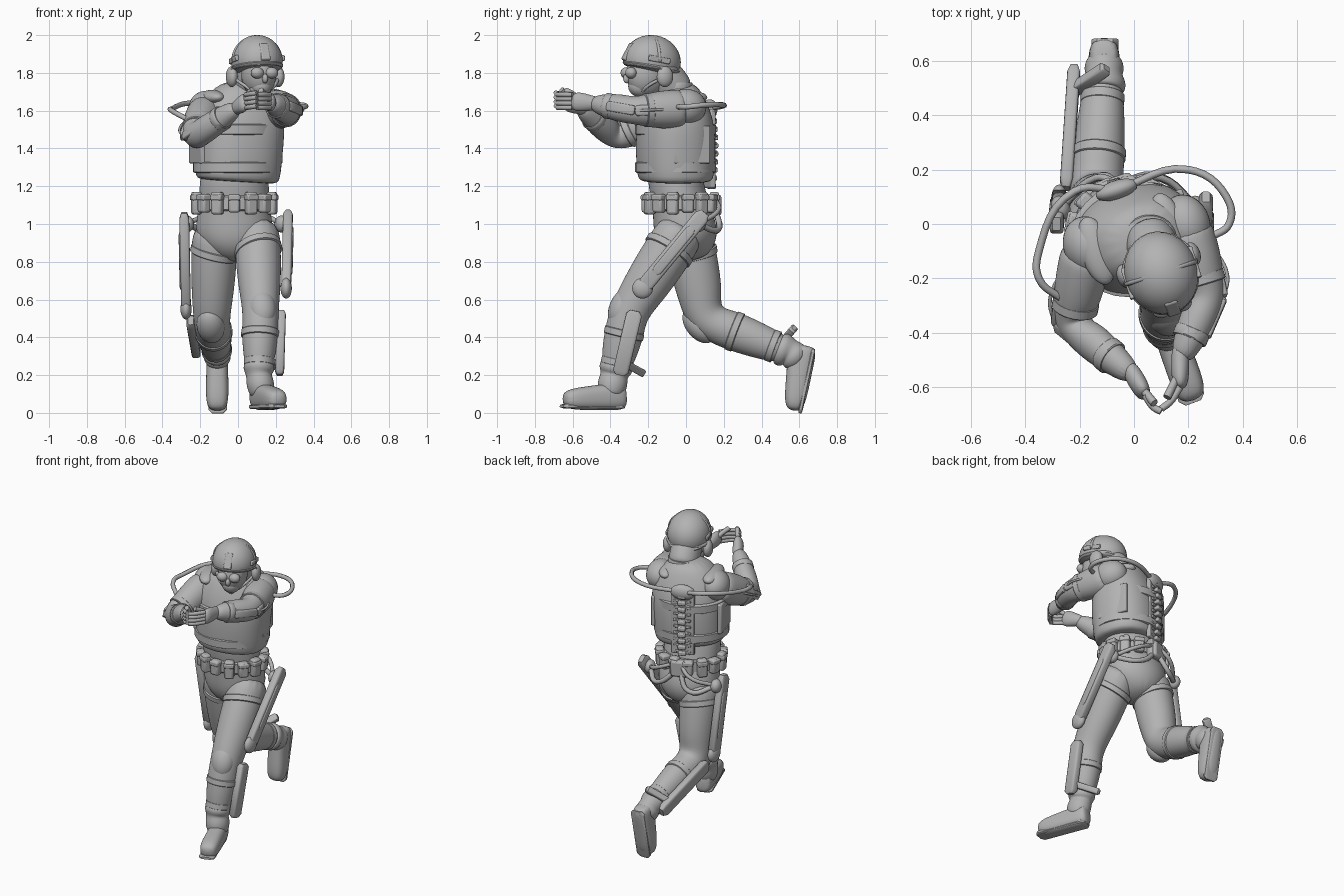
import bpy, bmesh, math
from mathutils import Vector, Matrix

cube = bpy.data.objects.get("Cube")
if cube:
    bpy.data.objects.remove(cube)

grey = bpy.data.materials.new("plain grey")
grey.use_nodes = True
grey.diffuse_color = (.45, .45, .45, 1)
grey.node_tree.nodes["Principled BSDF"].inputs["Base Color"].default_value = grey.diffuse_color

X, UP = Vector((1, 0, 0)), Vector((0, 0, 1))
yaw = Matrix.Rotation(math.radians(18), 3, "Z")
across = yaw @ X
head_tilt = yaw @ Matrix.Rotation(math.radians(-10), 3, "X")
head = Vector((.1, -.18, 1.86))
chest = Vector((-.005, -.055, 0))
loin = Vector((-.02, -.03, 0))


def add_object(name, data):
    data.materials.append(grey)
    obj = bpy.data.objects.new(name, data)
    bpy.context.collection.objects.link(obj)
    return obj


def add_mesh(name, bm, smooth_levels=0, bevel=0):
    bmesh.ops.recalc_face_normals(bm, faces=bm.faces)
    mesh = bpy.data.meshes.new(name)
    bm.to_mesh(mesh)
    bm.free()
    mesh.shade_smooth()
    obj = add_object(name, mesh)
    if smooth_levels:
        modifier = obj.modifiers.new("smooth", "SUBSURF")
        modifier.levels = modifier.render_levels = smooth_levels
    else:
        mesh.set_sharp_from_angle(angle=math.radians(40))
    if bevel:
        modifier = obj.modifiers.new("soft edges", "BEVEL")
        modifier.width, modifier.segments = bevel, 2


def tube(name, rings, side=X, sides=16, power=2, smooth_levels=2):
    """Loft rounded rings (centre, half width, half depth) along a path."""
    bm = bmesh.new()
    centres = [Vector(ring[0]) for ring in rings]
    loops = []
    for i, (centre, width, depth) in enumerate(rings):
        before, after = centres[max(i - 1, 0)], centres[min(i + 1, len(rings) - 1)]
        along = (after - before).normalized()
        first = (side - along * side.dot(along)).normalized()
        second = along.cross(first)
        loop = []
        for k in range(sides):
            angle = math.tau * (k + .5) / sides
            u, v = (math.copysign(abs(f(angle)) ** (2 / power), f(angle)) for f in (math.cos, math.sin))
            loop.append(bm.verts.new(centre + first * u * width + second * v * depth))
        loops.append(loop)
    for lower, upper in zip(loops, loops[1:]):
        for k in range(sides):
            bm.faces.new((lower[k - 1], lower[k], upper[k], upper[k - 1]))
    bm.faces.new(loops[0])
    bm.faces.new(loops[-1])
    add_mesh(name, bm, smooth_levels)


def bar(name, start, end, width, depth):
    """Straight hard bar with chamfered ends."""
    start, end = Vector(start), Vector(end)
    steps = ((0, .6), (.06, 1), (.94, 1), (1, .6))
    tube(name, [(start.lerp(end, t), width * s, depth * s) for t, s in steps], power=5, smooth_levels=0)


def strap(name, centre, axis, width, depth, half=.02, side=X):
    """Short band round a limb or the trunk."""
    step = Vector(axis).normalized() * half
    ends = ((-1, .95), (-.8, 1), (.8, 1), (1, .95))
    rings = [(centre + step * t, width * s, depth * s) for t, s in ends]
    tube(name, rings, side, sides=28, smooth_levels=0)


def limb(name, joints, radii):
    """Rounded limb through its joints, swelling between them."""
    rings = []
    for i in range(len(joints) - 1):
        for step in range(4):
            t = step / 4
            radius = radii[i] * (1 - t) + radii[i + 1] * t + .013 * math.sin(math.pi * t)
            rings.append((joints[i].lerp(joints[i + 1], t), radius, radius * 1.08))
    rings.append((joints[-1], radii[-1], radii[-1]))
    tube(name, rings)


def hose(name, points, radius):
    curve = bpy.data.curves.new(name, "CURVE")
    curve.dimensions = "3D"
    curve.bevel_depth, curve.bevel_resolution, curve.resolution_u = radius, 2, 6
    curve.use_fill_caps = True
    spline = curve.splines.new("BEZIER")
    spline.bezier_points.add(len(points) - 1)
    for knot, point in zip(spline.bezier_points, points):
        knot.co = point
        knot.handle_left_type = knot.handle_right_type = "AUTO"
    add_object(name, curve)


def ball(name, centre, size, turn=yaw, floor=-1):
    bm = bmesh.new()
    bmesh.ops.create_uvsphere(bm, u_segments=28, v_segments=18, radius=1)
    for vert in bm.verts:
        vert.co.z = max(vert.co.z, floor)
    bm.transform(Matrix.Translation(centre) @ turn.to_4x4() @ Matrix.Diagonal((*size, 1)))
    add_mesh(name, bm)


def box(name, centre, size, turn=yaw):
    bm = bmesh.new()
    bmesh.ops.create_cube(bm, size=1)
    bm.transform(Matrix.Translation(centre) @ turn.to_4x4() @ Matrix.Diagonal((*size, 1)))
    add_mesh(name, bm, bevel=min(size) / 4)


def at(origin, x, y, z):
    """Point beside a turned body part."""
    return origin + yaw @ Vector((x, y, z))


def arc(centre, across_vector, over_vector):
    """Half loop from one side to the other."""
    angles = [math.pi * i / 8 for i in range(9)]
    return [centre + across_vector * math.cos(a) + over_vector * math.sin(a) for a in angles]


# Trunk
vest = ((1.22, .21, .18), (1.24, .23, .2), (1.4, .235, .21), (1.55, .24, .2), (1.67, .2, .15), (1.76, .1, .1))
tube("vest", [(chest + Vector((.06 * (z - 1.2), 0, z)), w, d) for z, w, d in vest], across, power=2.3)
for height in (1.3, 1.5):
    strap("vest_band", chest + UP * height, UP, .236, .212, .03, across)
trunk = ((1.35, .17, .14), (1.2, .19, .15), (1.1, .19, .15), (1, .21, .17), (.9, .2, .17), (.8, .07, .09))
tube("waist_and_pelvis", [(loin + Vector((0, .2 * (1.1 - z), z)), w, d) for z, w, d in trunk])
strap("collar", at(chest, .06, -.02, 1.72), UP, .1, .09, .03)
for s in (-1, 1):
    ball("shoulder_strap", at(chest, s * .14, 0, 1.67), (.06, .13, .04))
    box("side_plate", at(chest, s * .215, .02, 1.42), (.03, .2, .2))

# Belt with pouches
strap("belt", loin + UP * 1.11, UP, .2, .17, .04)
for i in range(14):
    angle = math.tau * (i + .5) / 14
    turn = Matrix.Rotation(angle, 3, "Z")
    spot = loin + Vector((.205 * math.cos(angle), .18 * math.sin(angle), 1.11))
    box("pouch", spot, (.05, .06, .1 + .02 * (i % 2)), turn)
    box("pouch_flap", spot + UP * .03, (.06, .065, .03), turn)

# Head and helmet
limb("neck", [at(chest, .06, 0, 1.68), head], (.09, .08))
ball("face", at(head, 0, -.03, -.07), (.09, .11, .12))
ball("jaw", at(head, 0, -.06, -.13), (.06, .07, .06))
ball("nose", at(head, 0, -.14, -.09), (.015, .02, .025))
ball("helmet", head, (.135, .155, .14), head_tilt, floor=-.3)
ball("helmet_rim", at(head, 0, 0, -.03), (.138, .16, .03), head_tilt)
box("helmet_mount", at(head, 0, -.13, .05), (.05, .03, .1), yaw @ Matrix.Rotation(-.5, 3, "X"))
for s in (-1, 1):
    cup = at(head, s * .13, .03, -.08)
    ball("goggle_lens", at(head, s * .04, -.13, -.06), (.035, .03, .03))
    ball("ear_cup", cup, (.03, .045, .055))
    box("helmet_rail", at(head, s * .128, 0, .01), (.02, .12, .03), head_tilt)
    hose("chin_strap", [cup, at(head, s * .08, -.05, -.13), at(head, 0, -.08, -.19)], .009)
hose("goggle_strap", arc(head - UP * .04, across * .13, yaw @ Vector((0, .13, 0))), .014)
hose("headband", arc(head, across * .134, UP * .13), .009)

# Legs: the left one leads, the right one trails
legs = (
    ("left", 1, (.1, 0, 1), (.12, -.3, .54), (.11, -.38, .2), (.1, -.32, .09), (.22, -.65, .07)),
    ("right", -1, (-.12, 0, 1), (-.14, .1, .49), (-.11, .55, .32), (-.11, .62, .36), (-.11, .57, .01)),
)
for name, s, *joints in legs:
    hip, knee, ankle, heel, toe = map(Vector, joints)
    shin = (ankle - knee).normalized()
    thigh = (knee - hip).normalized()
    limb(name + "_leg", [hip, knee, ankle], (.12, .097, .066))
    forward = (thigh - shin).normalized()
    facing = forward.to_track_quat("-Y", "Z").to_matrix()
    ball(name + "_knee_pad", knee + forward * .04, (.075, .07, .11), facing)
    ball(name + "_knee_flap", knee - thigh * .13 + forward * .03, (.085, .08, .09), facing)

    # Boot, sole and gaiter
    profile = ((0, .7), (.08, 1), (.4, 1), (.85, 1.1), (1, .7))
    foot = [(heel.lerp(toe, t), .058 * k, (.08 - .03 * t) * k) for t, k in profile]
    tube(name + "_boot", foot, power=2.6)
    limb(name + "_boot_shaft", [ankle - shin * .07, ankle, heel.lerp(toe, .25)], (.075, .067, .055))
    bar(name + "_sole", heel + shin * .06, toe + shin * .035, .05, .012)

    # Straps and the support frame outside the leg
    strap(name + "_thigh_strap", hip.lerp(knee, .3), thigh + X * s * .2, .128, .138)
    strap(name + "_calf_strap", knee.lerp(ankle, .35), shin, .1, .107)
    strap(name + "_ankle_strap", knee.lerp(ankle, .8), shin, .081, .087)
    top = hip + Vector((s * .165, .05 + .05 * s, .06))
    low = knee + Vector((s * .135, .03 + .04 * s, .09 + .03 * s))
    out = Vector((s * .11, .03, 0))
    bar(name + "_thigh_bar", top, low, .026, .042)
    bar(name + "_thigh_cover", top.lerp(low, .2) + X * s * .02, top.lerp(low, .8) + X * s * .02, .012, .026)
    ball(name + "_knee_joint", low, (.03, .055, .055), Matrix.Identity(3))
    bar(name + "_shin_bar", knee + out, ankle + out, .024, .042)
    bracket = knee.lerp(ankle, .8)
    bar(name + "_shin_bracket", bracket + out, bracket - forward * .15, .025, .02)

# Arms reaching forward with both hands close together
arms = (
    ("left", 1, (.19, 0, 1.61), (.27, -.27, 1.6), (.17, -.5, 1.64), (.17, -.6, 1.65), (.1, -.68, 1.65)),
    ("right", -1, (-.17, -.08, 1.6), (-.23, -.37, 1.46), (0, -.56, 1.62), (.04, -.63, 1.65), (.1, -.69, 1.66)),
)
for name, s, *joints in arms:
    shoulder, elbow, wrist, knuckle, tip = map(Vector, joints)
    limb(name + "_arm", [shoulder, elbow, wrist], (.095, .068, .038))
    ball(name + "_shoulder", shoulder + UP * .01, (.09, .11, .095))
    strap(name + "_arm_strap", shoulder.lerp(elbow, .75), elbow - shoulder, .086, .09)
    strap(name + "_wrist_strap", elbow.lerp(wrist, .6), wrist - elbow, .066, .068)

    # Hand with curled fingers and a thumb
    palm = ((-.6, .03, .034), (0, .034, .04), (.5, .034, .052), (1.1, .026, .05))
    tube(name + "_palm", [(wrist.lerp(knuckle, t), w, d) for t, w, d in palm])
    for i in range(4):
        lift = UP * .023 * (i - 1.5)
        bend = knuckle.lerp(tip, .55) + lift + Vector((0, -.012, 0))
        hose(name + "_finger", [knuckle + lift, bend, tip + lift], .013)
    thumb = wrist.lerp(knuckle, .4)
    hose(name + "_thumb", [thumb, thumb.lerp(tip, .4) + UP * .04, thumb.lerp(tip, .7) + UP * .06], .015)

    # Support frame outside the arm
    out = X * s * .075
    upper, lower = shoulder.lerp(elbow, .3) + out, elbow + out * .8
    bar(name + "_arm_bar", upper, lower, .018, .028)
    bar(name + "_forearm_bar", lower, elbow.lerp(wrist, .65) + out * .8, .016, .026)
    hose(name + "_arm_wire", [upper, shoulder.lerp(elbow, .7) + out * 1.3, lower], .007)

# Spine column and hip unit on the back
for i in range(10):
    place = at(chest, 0, .2 + .012 * math.sin(i / 3), 1.2 + .043 * i)
    box("vertebra", place, (.05, .04, .028))
    for s in (-1, 1):
        box("vertebra_wing", at(place, s * .038, -.01, .01), (.035, .025, .016))
box("spine_plate", at(chest, 0, .185, 1.4), (.15, .03, .42))
hub = at(chest, 0, .19, 1.61)
ball("upper_hub", hub, (.08, .035, .05))
hip_hub = at(loin, .02, .18, 1.1)
box("hip_hub", hip_hub, (.11, .06, .11))
for s in (-1, 1):
    joint = loin + Vector((s * .25, .09, 1))
    hose("hip_tube", [hip_hub, loin + Vector((s * .12, .2, .97)), joint], .016)
    hose("hip_link", [hip_hub + UP * .04, loin + Vector((s * .12, .2, 1.07)), joint], .013)
    ball("hip_joint", joint, (.035, .045, .045))

# Hoses looping from the back to the arms
hose("left_shoulder_hose", [hub, (.2, .2, 1.63), (.34, .1, 1.63), (.35, 0, 1.62), (.28, -.05, 1.62)], .014)
hose("right_shoulder_hose", [hub, (-.22, .12, 1.64), (-.35, -.1, 1.61), (-.35, -.2, 1.6), (-.26, -.28, 1.55)], .014)
